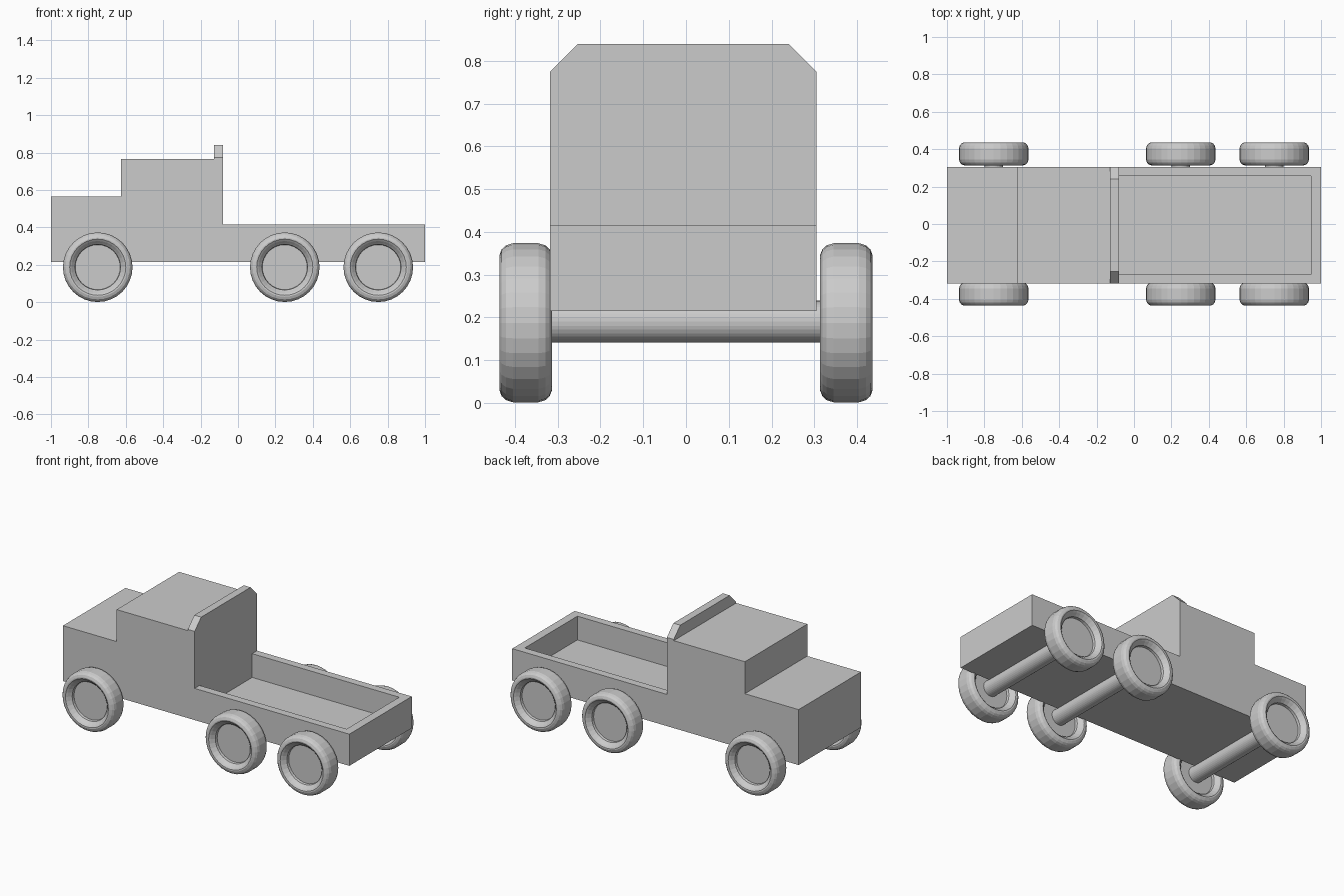
import bpy, bmesh, math
from mathutils import Matrix

if "Cube" in bpy.data.objects:
    bpy.data.objects.remove(bpy.data.objects["Cube"])

grey = bpy.data.materials.new("plain_grey")
grey.diffuse_color = (0.6, 0.6, 0.6, 1)
grey.use_nodes = True
grey.node_tree.nodes["Principled BSDF"].inputs["Base Color"].default_value = grey.diffuse_color


def add_object(name, bm, loc=(0, 0, 0)):
    bmesh.ops.recalc_face_normals(bm, faces=bm.faces)
    me = bpy.data.meshes.new(name)
    bm.to_mesh(me)
    bm.free()
    me.materials.append(grey)
    ob = bpy.data.objects.new(name, me)
    ob.location = loc
    bpy.context.collection.objects.link(ob)
    return ob


# Truck body: side profile extruded across the width
Y0, Y1 = -0.318, 0.305
profile = [(-1, .215), (1, .215), (1, .415), (-.08, .415), (-.08, .84),
           (-.128, .84), (-.128, .767), (-.625, .767), (-.625, .565), (-1, .565)]
bm = bmesh.new()
face = bm.faces.new([bm.verts.new((x, Y0, z)) for x, z in profile])
ext = bmesh.ops.extrude_face_region(bm, geom=[face])
bmesh.ops.translate(bm, vec=(0, Y1 - Y0, 0),
                    verts=[v for v in ext["geom"] if isinstance(v, bmesh.types.BMVert)])
# Clipped top corners of the headboard
corners = [e for e in bm.edges
           if all(v.co.z > .83 for v in e.verts)
           and abs(e.verts[0].co.y - e.verts[1].co.y) < .001]
bmesh.ops.bevel(bm, geom=corners, offset=.065, segments=1, affect='EDGES')
body = add_object("truck_body", bm)

# Load bed hollow
bm = bmesh.new()
bmesh.ops.create_cube(bm, size=1)
bmesh.ops.scale(bm, vec=(1.027, .525, .335), verts=bm.verts)
cutter = add_object("bed_cutter", bm, (-.08 + 1.027 / 2, -.0065, .265 + .335 / 2))
mod = body.modifiers.new("load_bed", 'BOOLEAN')
mod.operation = 'DIFFERENCE'
mod.solver = 'EXACT'
mod.object = cutter
bpy.context.view_layer.objects.active = body
bpy.ops.object.modifier_apply(modifier=mod.name)
bpy.data.objects.remove(cutter)


# Wheel: rounded tyre with a recessed disc, turned around the y axis
def wheel(name, loc, n=32):
    half = [(.018, .12), (.034, .122), (.043, .131), (.053, .140), (.061, .150),
            (.0615, .158), (.056, .172), (.046, .181), (.030, .186)]
    ring = half + [(-y, r) for y, r in reversed(half)]
    bm = bmesh.new()
    rings = [[bm.verts.new((r * math.cos(2 * math.pi * i / n), y,
                            r * math.sin(2 * math.pi * i / n))) for i in range(n)]
             for y, r in ring]
    for a, b in zip(rings, rings[1:]):
        for i in range(n):
            j = (i + 1) % n
            bm.faces.new((a[i], a[j], b[j], b[i]))
    bm.faces.new(rings[0])
    bm.faces.new(rings[-1])
    return add_object(name, bm, loc)


# Three axles with a wheel on each end
for label, x in (("front", -.75), ("middle", .25), ("rear", .75)):
    for side, y in (("right", -.375), ("left", .375)):
        wheel(f"{label}_{side}_wheel", (x, y, .1875))
    bm = bmesh.new()
    bmesh.ops.create_cone(bm, cap_ends=True, segments=32, radius1=.049, radius2=.049,
                          depth=.73, matrix=Matrix.Rotation(math.pi / 2, 4, 'X'))
    add_object(f"{label}_axle", bm, (x, 0, .19))
